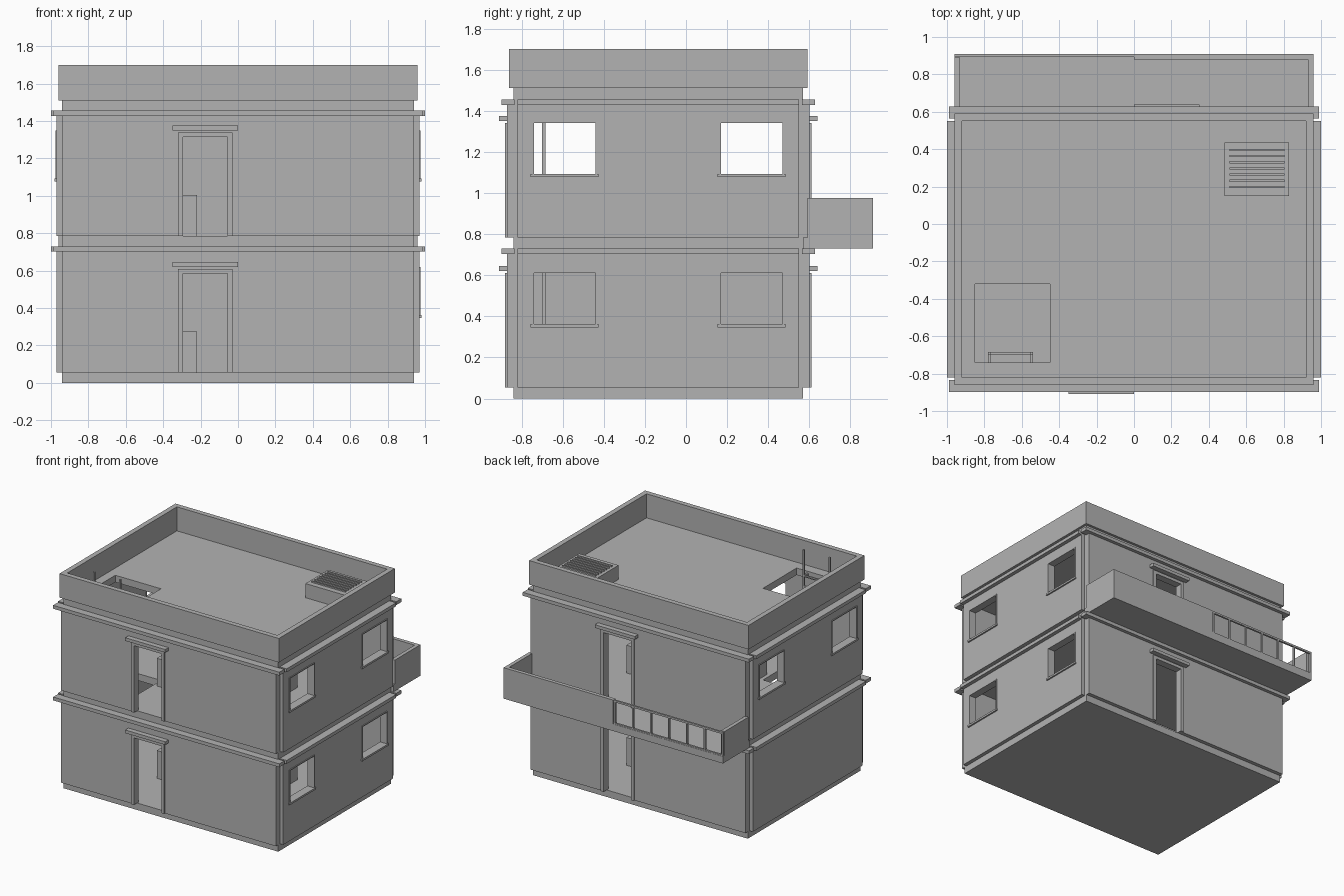
import bpy, bmesh
from mathutils import Vector

if "Cube" in bpy.data.objects:
    bpy.data.objects.remove(bpy.data.objects["Cube"], do_unlink=True)

gray = bpy.data.materials.new("plaster gray")
gray.use_nodes = True
COLOR = (0.45, 0.45, 0.45, 1)
gray.diffuse_color = COLOR
gray.node_tree.nodes["Principled BSDF"].inputs["Base Color"].default_value = COLOR


def finish(name, bm):
    bmesh.ops.recalc_face_normals(bm, faces=bm.faces)
    mesh = bpy.data.meshes.new(name)
    bm.to_mesh(mesh)
    bm.free()
    mesh.materials.append(gray)
    obj = bpy.data.objects.new(name, mesh)
    bpy.context.scene.collection.objects.link(obj)
    return obj


def panel(name, axis, u, v, d, holes=()):
    """Flat slab, thick along axis, with rectangular holes (u0, u1, v0, v1)."""
    def place(a, b, c):
        return {"x": (c, a, b), "y": (a, c, b), "z": (a, b, c)}[axis]
    us = sorted(set(u) | {k for h in holes for k in h[:2]})
    vs = sorted(set(v) | {k for h in holes for k in h[2:]})
    bm = bmesh.new()
    grid = {(a, b): bm.verts.new(place(a, b, d[0])) for a in us for b in vs}
    for a0, a1 in zip(us, us[1:]):
        for b0, b1 in zip(vs, vs[1:]):
            ma, mb = (a0 + a1) / 2, (b0 + b1) / 2
            if not any(h[0] < ma < h[1] and h[2] < mb < h[3] for h in holes):
                bm.faces.new([grid[k] for k in ((a0, b0), (a1, b0), (a1, b1), (a0, b1))])
    loose = [w for w in bm.verts if not w.link_faces]
    bmesh.ops.delete(bm, geom=loose, context="VERTS")
    ext = bmesh.ops.extrude_face_region(bm, geom=bm.faces[:], use_keep_orig=True)
    moved = [g for g in ext["geom"] if isinstance(g, bmesh.types.BMVert)]
    bmesh.ops.translate(bm, verts=moved, vec=Vector(place(0, 0, d[1] - d[0])))
    bmesh.ops.recalc_face_normals(bm, faces=bm.faces)
    return finish(name, bm)


def box(name, x, y, z):
    return panel(name, "z", x, y, z)


# Main dimensions
FRONT, BACK, MID = -0.87, 0.60, -0.135
IN_F, IN_B, IN_X = -0.82, 0.55, 0.92
HATCH = (-0.85, -0.45, -0.74, -0.32)
WINDOWS = ((-0.74, -0.44), (0.17, 0.47))

# Slabs set back between the storeys
box("base_slab", (-0.94, 0.94), (-0.84, 0.57), (0, 0.055))
for name, z in (("middle_slab", 0.73), ("roof_slab", 1.455)):
    panel(name, "z", (-0.94, 0.94), (-0.84, 0.57), (z, z + 0.055), [HATCH])


def doorway(side, s, z):
    """Frame and lintel; s is -1 at the front and 1 at the back."""
    c = 0.175 * s
    face = FRONT if s < 0 else BACK
    panel(side + "_door_frame", "y", (c - 0.145, c + 0.145), (z, z + 0.555),
          sorted((face + 0.01 * s, face - 0.05 * s)),
          [(c - 0.12, c + 0.12, z, z + 0.53)])
    box(side + "_door_lintel", (c - 0.175, c + 0.175),
        sorted((face + 0.04 * s, face - 0.01 * s)), (z + 0.565, z + 0.59))


def window(side, s, y, z):
    """Thin lining and sill of a side window."""
    panel(side + "_window_frame", "x", (y[0] - 0.008, y[1] + 0.008),
          (z[0] - 0.008, z[1] + 0.008), sorted((s * 0.915, s * 0.976)),
          [(y[0], y[1], z[0], z[1])])
    box(side + "_window_sill", sorted((s * 0.95, s * 0.982)),
        (y[0] - 0.017, y[1] + 0.015), (z[0] - 0.015, z[0]))


# Two storeys: walls, doors, windows, cornices
for floor, z, top in (("lower", 0.055, 0.73), ("upper", 0.785, 1.455)):
    for side, s, d in (("front", -1, (FRONT, IN_F)), ("back", 1, (IN_B, BACK))):
        c = 0.175 * s
        panel(f"{floor}_{side}_wall", "y", (-0.94, 0.94), (z, top), d,
              [(c - 0.12, c + 0.12, z, z + 0.53)])
        doorway(f"{floor}_{side}", s, z)
        box(f"{floor}_{side}_cornice", (-0.99, 0.99),
            sorted((MID + s * 0.762, MID + s * 0.70)), (top - 0.027, top))
    wz = (z + 0.307, z + 0.557)
    for side, s in (("left", 1), ("right", -1)):
        spans = WINDOWS if s > 0 or floor == "upper" else ()
        panel(f"{floor}_{side}_wall", "x", (IN_F, IN_B), (z, top),
              sorted((s * IN_X, s * 0.97)), [y + wz for y in spans])
        for y in spans:
            window(f"{floor}_{side}", s, y, wz)
        box(f"{floor}_{side}_cornice", sorted((s * 0.93, s * 1.0)),
            (IN_F, IN_B), (top - 0.027, top))
    # Low cabinets beside the doors
    for s in (-1, 1):
        box(floor + "_cabinet", sorted((s * 0.22, s * 0.42)),
            sorted((MID + s * 0.28, MID + s * 0.14)), (z, z + 0.22))

# Roof parapet
panel("parapet", "z", (-0.96, 0.96), (-0.86, 0.59), (1.51, 1.70),
      [(-IN_X, IN_X, IN_F, IN_B)])

# Balcony across the back
box("balcony_slab", (-0.96, 0.96), (0.57, 0.91), (0.73, 0.785))
for s in (-1, 1):
    box("balcony_side_wall", sorted((s * 0.93, s * 0.96)), (0.59, 0.89), (0.785, 0.975))
box("balcony_back_wall", (0, 0.96), (0.88, 0.91), (0.785, 0.975))
box("balcony_top_rail", (-0.96, 0), (0.893, 0.908), (0.96, 0.975))
box("balcony_bottom_rail", (-0.96, 0), (0.893, 0.908), (0.785, 0.795))
for i in range(7):
    x = -0.954 + i * 0.157
    box("balcony_rail_post", (x - 0.006, x + 0.006), (0.893, 0.908), (0.79, 0.965))

# Roof ventilation unit with slats
box("vent_unit", (0.485, 0.83), (0.15, 0.435), (1.51, 1.622))
for i in range(7):
    y = 0.198 + i * 0.033
    box("vent_slat", (0.51, 0.805), (y - 0.006, y + 0.006), (1.62, 1.632))

# Ladder through both hatches
for x in (-0.774, -0.546):
    box("ladder_rail", (x - 0.007, x + 0.007), (-0.70, -0.684), (0.055, 1.70))
    for z in (0.755, 1.48):
        box("ladder_bracket", (x - 0.007, x + 0.007), (-0.74, -0.69), (z, z + 0.015))
for i in range(17):
    z = 0.13 + i * 0.085
    box("ladder_rung", (-0.774, -0.546), (-0.697, -0.687), (z, z + 0.012))
